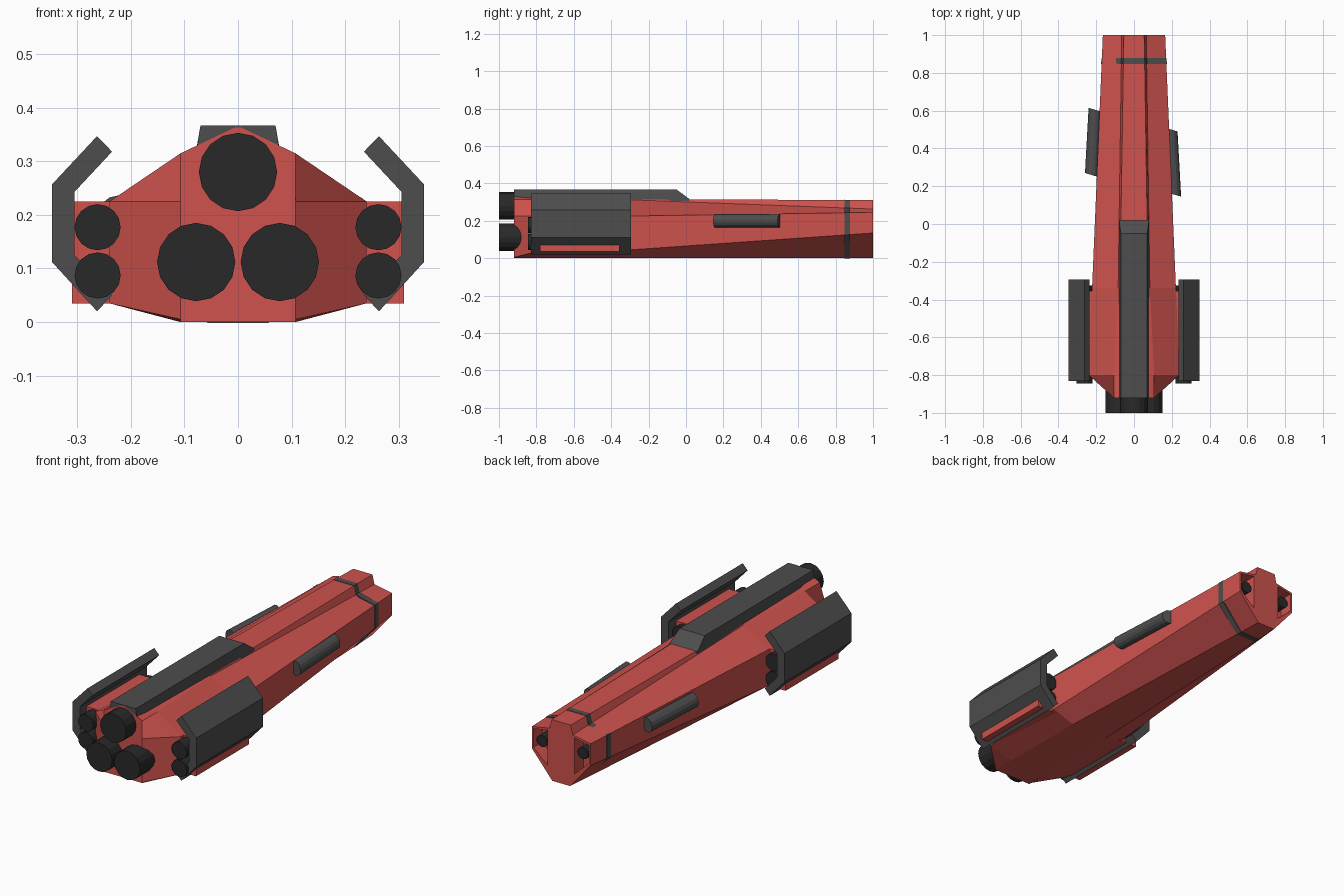
import bpy, bmesh
from mathutils import Vector, Matrix
from math import pi

if "Cube" in bpy.data.objects:
    bpy.data.objects.remove(bpy.data.objects["Cube"])


def material(name, rgb):
    m = bpy.data.materials.new(name)
    m.diffuse_color = (*rgb, 1)
    m.use_nodes = True
    m.node_tree.nodes["Principled BSDF"].inputs["Base Color"].default_value = m.diffuse_color
    return m


RED = material("red_paint", (0.62, 0.085, 0.075))
GREY = material("grey_metal", (0.075, 0.075, 0.075))
DARK = material("dark_engine", (0.022, 0.022, 0.022))


def finish(name, bm, mat):
    bmesh.ops.recalc_face_normals(bm, faces=bm.faces)
    me = bpy.data.meshes.new(name)
    bm.to_mesh(me)
    bm.free()
    me.materials.append(mat)
    ob = bpy.data.objects.new(name, me)
    bpy.context.collection.objects.link(ob)
    return ob


def loft(name, sections, mat):
    """Skin a list of (y, [(x, z), ...]) rings and cap both ends."""
    bm = bmesh.new()
    rings = [[bm.verts.new((x, y, z)) for x, z in pts] for y, pts in sections]
    n = len(rings[0])
    for a, b in zip(rings, rings[1:]):
        for i in range(n):
            j = (i + 1) % n
            bm.faces.new((a[i], a[j], b[j], b[i]))
    bm.faces.new(rings[0])
    bm.faces.new(rings[-1])
    return finish(name, bm, mat)


def prism(name, pts, y0, y1, mat):
    return loft(name, [(y0, pts), (y1, pts)], mat)


def cylinder(name, x, z, r, y0, y1, mat, sides=16):
    bm = bmesh.new()
    bmesh.ops.create_cone(bm, cap_ends=True, segments=sides, radius1=r, radius2=r,
                          depth=y1 - y0, matrix=Matrix.Translation((x, (y0 + y1) / 2, z))
                          @ Matrix.Rotation(pi / 2, 4, 'X'))
    return finish(name, bm, mat)


def full(half):
    """Mirror a right-hand half section into a closed ring."""
    return half + [(-x, z) for x, z in reversed(half)]


def flip(pts, s):
    return [(s * x, z) for x, z in pts]


# Hull: half sections from the engine plate to the nose
tail = [(0.107, 0), (0.107, 0.005), (0.107, 0.225), (0.107, 0.315), (0.006, 0.363)]
wide = [(0.107, 0), (0.24, 0.035), (0.24, 0.225), (0.107, 0.315), (0.065, 0.325)]
waist = [(0.103, 0), (0.222, 0.042), (0.222, 0.225), (0.084, 0.314), (0.075, 0.317)]
nose = [(0.05, 0), (0.165, 0.135), (0.165, 0.245), (0.065, 0.263), (0.054, 0.31)]
hull = loft("hull", [(-0.92, full(tail)), (-0.8, full(wide)),
                     (-0.34, full(waist)), (1.0, full(nose))], RED)

# Nose recesses, cut into the front plate
opening = [(0.076, 0.25), (0.155, 0.236), (0.155, 0.142), (0.076, 0.07)]
for s in (-1, 1):
    cutter = prism("recess_cutter", flip(opening, s), 0.93, 1.05, RED)
    cutter.hide_render = True
    mod = hull.modifiers.new("recess", 'BOOLEAN')
    mod.operation, mod.solver, mod.object = 'DIFFERENCE', 'EXACT', cutter
    bpy.context.view_layer.objects.active = hull
    bpy.ops.object.modifier_apply(modifier=mod.name)
    bpy.data.objects.remove(cutter)
    cylinder("nose_gun", s * 0.115, 0.18, 0.03, 0.92, 0.99, DARK, 12)


# Painted band around the nose
def band_section(y):
    t = (y + 0.34) / 1.34
    pts = [Vector(a).lerp(Vector(b), t) for a, b in zip(waist, nose)]
    return full([(p.x * 1.014, 0.155 + (p.y - 0.155) * 1.012) for p in pts])


loft("nose_band", [(y, band_section(y)) for y in (0.848, 0.878)], GREY)


# Dorsal spine with a sloped front
def spine_section(top):
    return full([(0.08, 0.305), (0.07 if top > 0.33 else 0.079, top)])


loft("dorsal_spine", [(-0.92, spine_section(0.367)), (-0.05, spine_section(0.367)),
                      (0.02, spine_section(0.315))], GREY)

# Main engines
for x, z in ((0, 0.28), (-0.078, 0.112), (0.078, 0.112)):
    cylinder("main_engine", x, z, 0.073, -1.0, -0.8, DARK)

# Side pods: block, thrusters and bent armour plate
plate = [(0.235, 0.318), (0.263, 0.347), (0.347, 0.257), (0.347, 0.112),
         (0.263, 0.02), (0.235, 0.05), (0.305, 0.125), (0.305, 0.243)]
block = [(0.19, 0.035), (0.31, 0.035), (0.31, 0.225), (0.19, 0.225)]
for s in (-1, 1):
    prism("pod_armour", flip(plate, s), -0.83, -0.295, GREY)
    prism("pod_block", flip(block, s), -0.78, -0.355, RED)
    for z in (0.177, 0.087):
        cylinder("pod_thruster", s * 0.262, z, 0.043, -0.845, -0.325, DARK)

# Side canisters, staggered and angled along the tapering hull
for s, y0, cx in ((1, 0.145, 0.205), (-1, 0.27, -0.215)):
    can = cylinder("side_canister", cx, 0.2, 0.036, y0, y0 + 0.345, GREY, 14)
    for v in can.data.vertices:
        t = v.co.y - y0
        v.co.y -= 0.3 * (v.co.x - cx - s * 0.035)
        v.co.x -= s * 0.055 * (t - 0.17)
